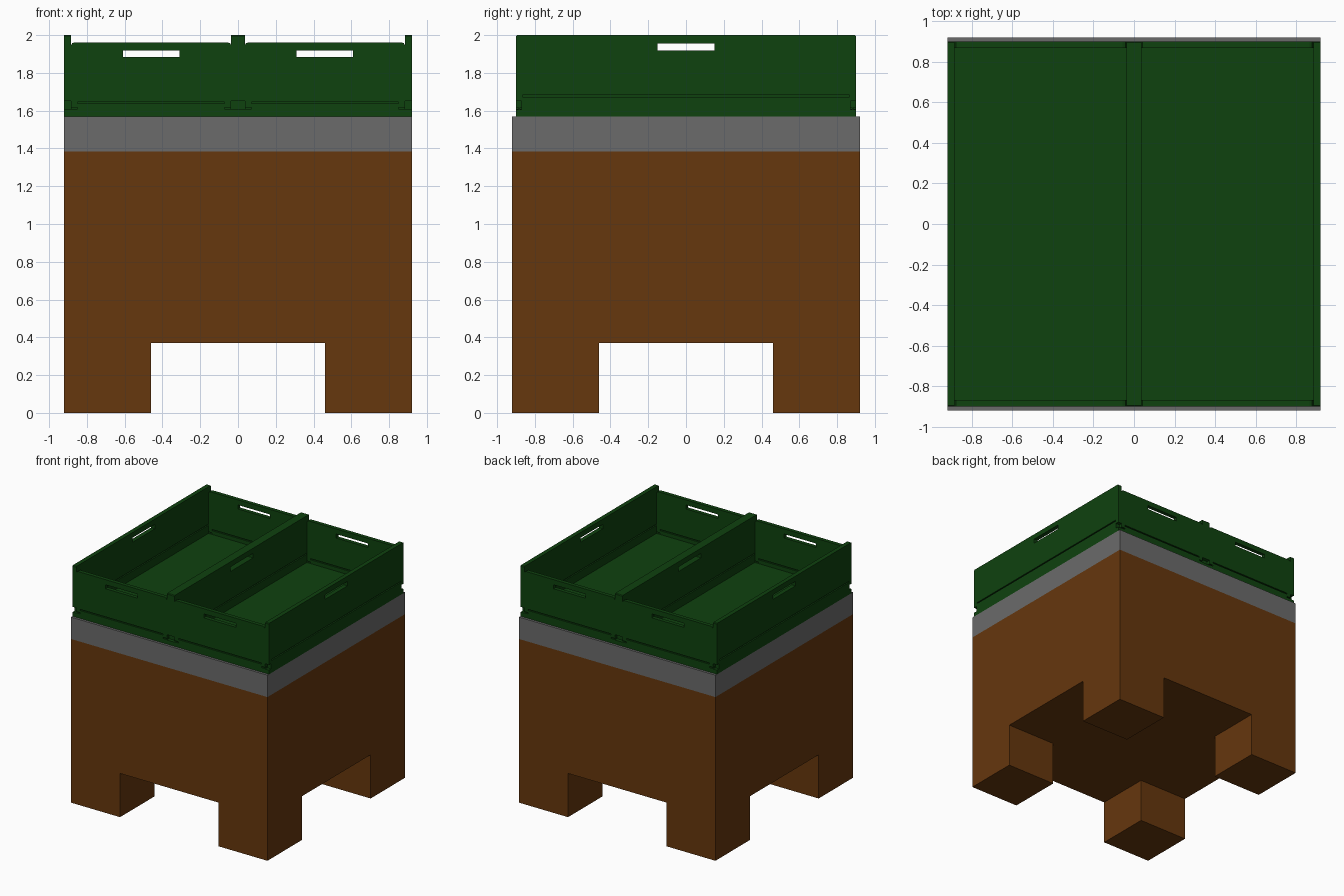
import bpy, bmesh
from mathutils import Vector

if "Cube" in bpy.data.objects:
    bpy.data.objects.remove(bpy.data.objects["Cube"])


def material(name, rgb):
    m = bpy.data.materials.new(name)
    m.diffuse_color = (*rgb, 1)
    m.use_nodes = True
    m.node_tree.nodes["Principled BSDF"].inputs["Base Color"].default_value = m.diffuse_color
    return m


GREEN = material("green_plastic", (0.0045, 0.054, 0.0045))
BROWN = material("brown_cardboard", (0.133, 0.038, 0.004))
GREY = material("grey_band", (0.147, 0.147, 0.147))


def finish(bm, name, mat):
    bmesh.ops.recalc_face_normals(bm, faces=bm.faces)
    me = bpy.data.meshes.new(name)
    bm.to_mesh(me)
    bm.free()
    if mat:
        me.materials.append(mat)
    ob = bpy.data.objects.new(name, me)
    bpy.context.collection.objects.link(ob)
    return ob


def box(name, lo, hi, mat=None):
    bm = bmesh.new()
    lo, hi = Vector(lo), Vector(hi)
    bmesh.ops.create_cube(bm, size=1)
    for v in bm.verts:
        v.co = Vector([(lo[i] + hi[i]) / 2 + v.co[i] * (hi[i] - lo[i]) for i in range(3)])
    return finish(bm, name, mat)


def place(axis, u, w, z):
    # panel coordinates to world: u runs along the wall, w through it
    return (w, u, z) if axis == "x" else (u, w, z)


def panel(name, axis, w0, w1, outline, slot, grooves):
    """Wall cut from an outline with a rectangular hand slot and shallow seams."""
    bm = bmesh.new()
    u0, u1, z0, z1 = slot
    hole = [(u0, z0), (u1, z0), (u1, z1), (u0, z1)]
    edges = []
    for loop in (outline, hole):
        vs = [bm.verts.new(place(axis, u, w0, z)) for u, z in loop]
        edges += [bm.edges.new((vs[i - 1], vs[i])) for i in range(len(vs))]
    bmesh.ops.triangle_fill(bm, use_beauty=True, use_dissolve=False, edges=edges)
    geo = bmesh.ops.extrude_face_region(bm, geom=bm.faces[:])["geom"]
    bmesh.ops.translate(bm, vec=place(axis, 0, w1 - w0, 0),
                        verts=[g for g in geo if isinstance(g, bmesh.types.BMVert)])
    ob = finish(bm, name, GREEN)
    # seam grooves on both faces
    for a, b, za, zb in grooves:
        for w in (w0, w1):
            cutter = box("groove_cutter", place(axis, a, w - 0.012, za), place(axis, b, w + 0.012, zb))
            cutter.hide_render = True
            mod = ob.modifiers.new("groove", "BOOLEAN")
            mod.operation, mod.solver, mod.object = "DIFFERENCE", "EXACT", cutter
            bpy.context.view_layer.objects.active = ob
            bpy.ops.object.modifier_apply(modifier=mod.name)
            bpy.data.objects.remove(cutter)
    return ob


# cardboard bin body, four block feet and grey band
R = 0.92
box("bin_body", (-R, -R, 0.37), (R, R, 1.385), BROWN)
for sx in (-1, 1):
    for sy in (-1, 1):
        xs, ys = sorted((sx * 0.46, sx * R)), sorted((sy * 0.46, sy * R))
        box("foot", (xs[0], ys[0], 0), (xs[1], ys[1], 0.37), BROWN)
box("top_band", (-R, -R, 1.385), (R, R, 1.57), GREY)

# two folding crates side by side
Y, FLOOR, T, E = 0.9, 1.605, 0.036, 0.032
half = [(Y - 0.03, FLOOR), (Y - 0.03, 1.65), (Y, 1.65), (Y, 1.994), (Y - 0.006, 2.0)]
side_outline = half + [(-u, z) for u, z in reversed(half)]
for side, cx in (("left", -0.46), ("right", 0.46)):
    x0, x1 = cx - 0.46, cx + 0.46
    box(side + "_crate_floor", (x0, -Y, 1.57), (x1, Y, FLOOR), GREEN)

    # tall long walls, notched at the lower corners
    for tag, w in (("lower_x", x0), ("upper_x", x1 - T)):
        panel(f"{side}_crate_long_wall_{tag}", "x", w, w + T, side_outline,
              (-0.15, 0.15, 1.918, 1.956), [(-0.865, 0.865, 1.673, 1.683)])

    # lower end walls with rounded top corners
    a, b = x0 + T, x1 - T
    end_outline = [(a, FLOOR), (b, FLOOR), (b, 1.945), (b - 0.006, 1.957), (b - 0.02, 1.962),
                   (a + 0.02, 1.962), (a + 0.006, 1.957), (a, 1.945)]
    for tag, w in (("front", -Y), ("back", Y - E)):
        panel(f"{side}_crate_end_wall_{tag}", "y", w, w + E, end_outline,
              (cx - 0.15, cx + 0.15, 1.885, 1.919),
              [(a + 0.035, b - 0.035, 1.637, 1.647),
               (a - 0.01, a + 0.035, 1.608, 1.618), (b - 0.035, b + 0.01, 1.608, 1.618)])
